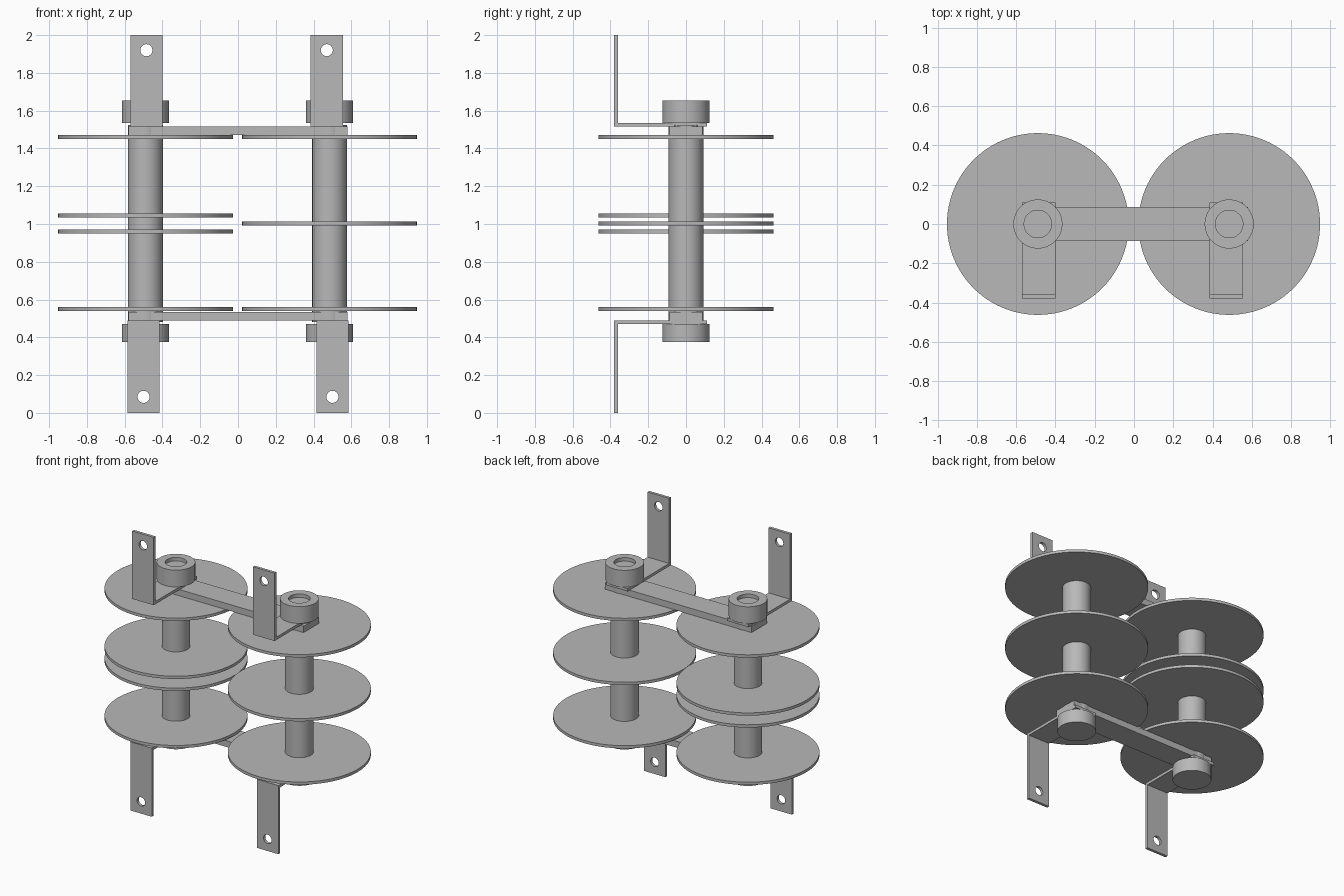
import bpy, bmesh, math
from mathutils import Matrix

if "Cube" in bpy.data.objects:
    bpy.data.objects.remove(bpy.data.objects["Cube"], do_unlink=True)

GREY = (0.48, 0.48, 0.48, 1.0)
steel = bpy.data.materials.new("plain grey")
steel.use_nodes = True
steel.diffuse_color = GREY
steel.node_tree.nodes["Principled BSDF"].inputs["Base Color"].default_value = GREY


def finish(name, bm):
    """Turn a bmesh into a grey object with smooth rounds and sharp edges."""
    bmesh.ops.recalc_face_normals(bm, faces=bm.faces[:])
    mesh = bpy.data.meshes.new(name)
    bm.to_mesh(mesh)
    bm.free()
    mesh.materials.append(steel)
    mesh.shade_smooth()
    mesh.set_sharp_from_angle(angle=math.radians(30))
    obj = bpy.data.objects.new(name, mesh)
    bpy.context.collection.objects.link(obj)
    return obj


def cylinder(name, x, radius, z0, z1, sides=64):
    bm = bmesh.new()
    bmesh.ops.create_cone(bm, cap_ends=True, segments=sides, radius1=radius,
                          radius2=radius, depth=z1 - z0,
                          matrix=Matrix.Translation((x, 0, (z0 + z1) / 2)))
    return finish(name, bm)


def collar(name, x, z0, z1):
    """Round cap with a shallow recess in its top."""
    obj = cylinder(name, x, 0.125, z0, z1)
    bm = bmesh.new()
    bm.from_mesh(obj.data)
    top = max(bm.faces, key=lambda f: f.calc_center_median().z)
    bmesh.ops.inset_region(bm, faces=[top], thickness=0.055)
    floor = bmesh.ops.extrude_face_region(bm, geom=[top])
    verts = [g for g in floor["geom"] if isinstance(g, bmesh.types.BMVert)]
    bmesh.ops.translate(bm, verts=verts, vec=(0, 0, -0.025))
    if top.is_valid:
        bmesh.ops.delete(bm, geom=[top], context="FACES_ONLY")
    bm.to_mesh(obj.data)
    bm.free()
    obj.data.set_sharp_from_angle(angle=math.radians(30))


def bar(name, z0, z1):
    bm = bmesh.new()
    size = Matrix.Diagonal((1.16, 0.175, z1 - z0, 1))
    bmesh.ops.create_cube(bm, size=1,
                          matrix=Matrix.Translation((0, 0, (z0 + z1) / 2)) @ size)
    finish(name, bm)


def bracket(name, x, z_foot, z_end, hole_z):
    """L-shaped strap: foot under the collar, upright with a bolt hole."""
    t = 0.02 if z_end > z_foot else -0.02
    front, back = -0.38, 0.11
    profile = [(front, z_foot), (back, z_foot), (back, z_foot + t),
               (front + 0.02, z_foot + t), (front + 0.02, z_end), (front, z_end)]
    bm = bmesh.new()
    face = bm.faces.new([bm.verts.new((x - 0.085, y, z)) for y, z in profile])
    side = bmesh.ops.extrude_face_region(bm, geom=[face])
    verts = [g for g in side["geom"] if isinstance(g, bmesh.types.BMVert)]
    bmesh.ops.translate(bm, verts=verts, vec=(0.17, 0, 0))
    obj = finish(name, bm)

    # Bolt hole
    cut = bmesh.new()
    place = Matrix.Translation((x, front, hole_z)) @ Matrix.Rotation(math.pi / 2, 4, "X")
    bmesh.ops.create_cone(cut, cap_ends=True, segments=32, radius1=0.032,
                          radius2=0.032, depth=0.2, matrix=place)
    cutter = finish("hole_cutter", cut)
    cutter.hide_render = True
    mod = obj.modifiers.new("hole", "BOOLEAN")
    mod.operation = "DIFFERENCE"
    mod.solver = "EXACT"
    mod.object = cutter
    bpy.context.view_layer.objects.active = obj
    bpy.ops.object.modifier_apply(modifier=mod.name)
    bpy.data.objects.remove(cutter, do_unlink=True)
    obj.data.set_sharp_from_angle(angle=math.radians(30))


# Two spools: the right one has a paired middle disc, the left a single one
spools = {
    "right": (-0.49, [0.55, 0.96, 1.045, 1.46], -0.485, -0.5),
    "left": (0.485, [0.55, 1.003, 1.46], 0.47, 0.5),
}
for side, (x, discs, top_x, bottom_x) in spools.items():
    cylinder(side + "_shaft", x, 0.092, 0.48, 1.525)
    for i, z in enumerate(discs):
        cylinder(f"{side}_disc_{i + 1}", x, 0.463, z - 0.01, z + 0.01, 96)
    collar(side + "_top_collar", x, 1.535, 1.655)
    collar(side + "_bottom_collar", x, 0.375, 0.47)
    bracket(side + "_top_bracket", top_x, 1.515, 2.0, 1.92)
    bracket(side + "_bottom_bracket", bottom_x, 0.49, 0.0, 0.085)

# Cross bars joining the two spools
bar("top_cross_bar", 1.47, 1.515)
bar("bottom_cross_bar", 0.49, 0.535)
